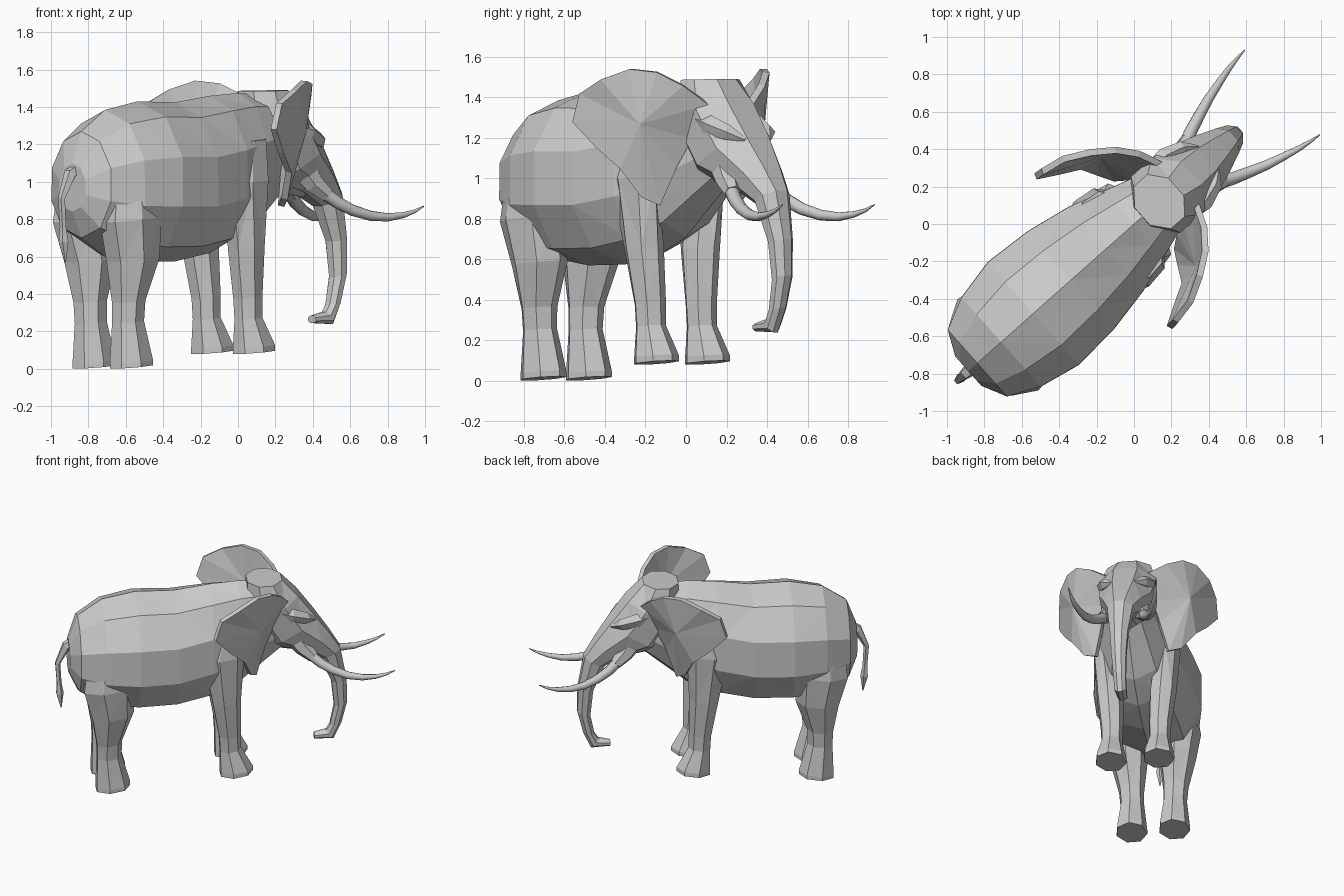
import bpy, bmesh, math
from mathutils import Vector

if "Cube" in bpy.data.objects:
    bpy.data.objects.remove(bpy.data.objects["Cube"])

# Built facing local +X, left side +Y; the whole animal is turned on the ground
TURN = math.radians(41.6)
SLOPE = 0.09          # the animal stands slightly nose-up


def make(name, verts, faces, mirror=False, thickness=0):
    """Mesh object from (forward, right, up) points."""
    bm = bmesh.new()
    vs = [bm.verts.new((u, -v, z)) for u, v, z in verts]
    for f in faces:
        bm.faces.new([vs[i] for i in f])
    bmesh.ops.recalc_face_normals(bm, faces=bm.faces)
    bmesh.ops.triangulate(bm, faces=bm.faces)
    me = bpy.data.meshes.new(name)
    bm.to_mesh(me)
    bm.free()
    ob = bpy.data.objects.new(name, me)
    bpy.context.collection.objects.link(ob)
    ob.rotation_euler.z = TURN
    if thickness:
        m = ob.modifiers.new("thickness", 'SOLIDIFY')
        m.thickness = thickness
        m.offset = 0
    if mirror:
        m = ob.modifiers.new("mirror", 'MIRROR')
        m.use_axis = (False, True, False)
        m.use_mirror_merge = False
    return ob


def loft(name, rings, mirror=False):
    n = len(rings[0])
    verts = [p for r in rings for p in r]
    faces = [tuple(range(n)), tuple(range(len(verts) - n, len(verts)))]
    for k in range(len(rings) - 1):
        for i in range(n):
            j = (i + 1) % n
            faces.append((k * n + i, k * n + j, (k + 1) * n + j, (k + 1) * n + i))
    return make(name, verts, faces, mirror)


def angles(n, start=0.0):
    return [start + 2 * math.pi * i / n for i in range(n)]


def tube(name, pts, sides, mirror=False):
    """Tapered tube through (u, v, z, radius) points."""
    rings = []
    for k, p in enumerate(pts):
        a, b = pts[max(k - 1, 0)], pts[min(k + 1, len(pts) - 1)]
        d = (Vector(b[:3]) - Vector(a[:3])).normalized()
        s = d.cross(Vector((0, 1, 0))).normalized()
        t = d.cross(s)
        rings.append([tuple(Vector(p[:3]) + p[3] * (s * math.cos(g) + t * math.sin(g)))
                      for g in angles(sides)])
    return loft(name, rings, mirror)


# Body: sections of (forward, bottom, top, half width), a little fuller below
sections = [(-1.185, .84, 1.10, .11), (-1.12, .70, 1.27, .25), (-.95, .60, 1.385, .335),
            (-.72, .57, 1.43, .385), (-.45, .575, 1.425, .365), (-.20, .62, 1.46, .315),
            (.0, .71, 1.475, .25), (.18, .86, 1.46, .19), (.30, .96, 1.42, .15)]
body = []
for u, lo, hi, w in sections:
    ring = []
    for g in angles(10, math.pi / 2):
        c, s = math.cos(g), math.sin(g)
        if s < 0:
            c = math.copysign(abs(c) ** .9, c)
        ring.append((u, w * c, (lo + hi) / 2 + (hi - lo) / 2 * s))
    body.append(ring)
loft("body", body)

# Head and trunk: (front u, z, back u, z, half width) down to the curled tip
trunk = [(.30, 1.49, .06, 1.485, .15), (.41, 1.37, .05, 1.24, .20),
         (.53, 1.21, .18, 1.01, .18),
         (.635, 1.06, .42, .95, .13), (.71, .94, .57, .87, .09), (.755, .70, .65, .68, .063),
         (.76, .52, .67, .49, .051), (.72, .36, .64, .345, .043), (.665, .24, .615, .305, .04),
         (.53, .245, .53, .285, .032)]
rings = []
for fu, fz, bu, bz, w in trunk:
    c = 1 / math.cos(math.pi / 8)
    rings.append([((fu + bu) / 2 + (fu - bu) / 2 * c * math.cos(g), w * c * math.sin(g),
                   (fz + bz) / 2 + (fz - bz) / 2 * c * math.cos(g))
                  for g in angles(8, math.pi / 8)])
loft("head_and_trunk", rings)

# Lower jaw
tube("lower_jaw", [(.17, 0, 1.07, .10), (.33, 0, 1.02, .08), (.47, 0, .96, .045),
                   (.53, 0, .93, .015)], 6)

# Brow ridges over the eyes
tube("brow", [(.20, .15, 1.30, .04), (.36, .16, 1.26, .05), (.46, .13, 1.225, .04),
              (.53, .08, 1.19, .01)], 5, mirror=True)


# Legs: (z, forward, right, half length, half width)
def leg(name, rows):
    loft(name, [[(u + a * math.cos(g), v + b * math.sin(g), z + SLOPE * a * math.cos(g))
                 for g in angles(7)] for z, u, v, a, b in rows], mirror=True)


leg("hind_legs", [(1.15, -.92, .19, .15, .09), (.80, -.93, .19, .19, .14),
                  (.58, -.90, .17, .155, .13), (.36, -.92, .155, .093, .09),
                  (.25, -.92, .15, .09, .085), (.04, -.895, .15, .125, .11),
                  (.012, -.895, .15, .125, .11)])
leg("front_legs", [(1.22, -.10, .20, .12, .07), (1.00, -.13, .22, .15, .085),
                   (.65, -.105, .185, .105, .095), (.38, -.08, .168, .08, .08),
                   (.27, -.075, .168, .078, .075), (.12, -.035, .168, .12, .11),
                   (.09, -.035, .168, .12, .11)])

# Ears: rounded rim fanned to a bulging middle
rim = [(.32, .14, 1.37), (.27, .26, 1.46), (.19, .36, 1.525), (.08, .44, 1.54), (-.05, .51, 1.49),
       (-.18, .535, 1.42), (-.225, .54, 1.28), (-.12, .48, 1.155), (-.01, .42, 1.05),
       (.04, .33, .91), (.085, .25, .87), (.15, .20, 1.06), (.22, .16, 1.20)]
hub = (.11, .40, 1.27)
n = len(rim)
make("ears", rim + [hub], [(i, (i + 1) % n, n) for i in range(n)], True, thickness=.035)

# Tusks and their sockets
tube("tusk_sockets", [(.36, .08, 1.10, .08), (.44, .115, .99, .06), (.51, .145, .93, .042)],
     6, mirror=True)
tube("tusks", [(.42, .11, 1.0, .038), (.50, .142, .935, .036), (.56, .17, .89, .034),
               (.64, .20, .848, .031), (.74, .235, .818, .027), (.84, .262, .81, .022),
               (.93, .284, .822, .016), (1.0, .296, .842, .010), (1.06, .303, .87, .003)],
     10, mirror=True)
bpy.ops.object.select_all(action='DESELECT')
tusks = bpy.data.objects["tusks"]
tusks.select_set(True)
bpy.context.view_layer.objects.active = tusks
bpy.ops.object.shade_smooth_by_angle(angle=math.radians(60))

# Tail
tube("tail", [(-1.10, 0, 1.08, .05), (-1.20, 0, 1.04, .035), (-1.26, 0, .91, .02),
              (-1.25, 0, .76, .018), (-1.245, 0, .68, .028), (-1.235, 0, .57, .004)], 5)
